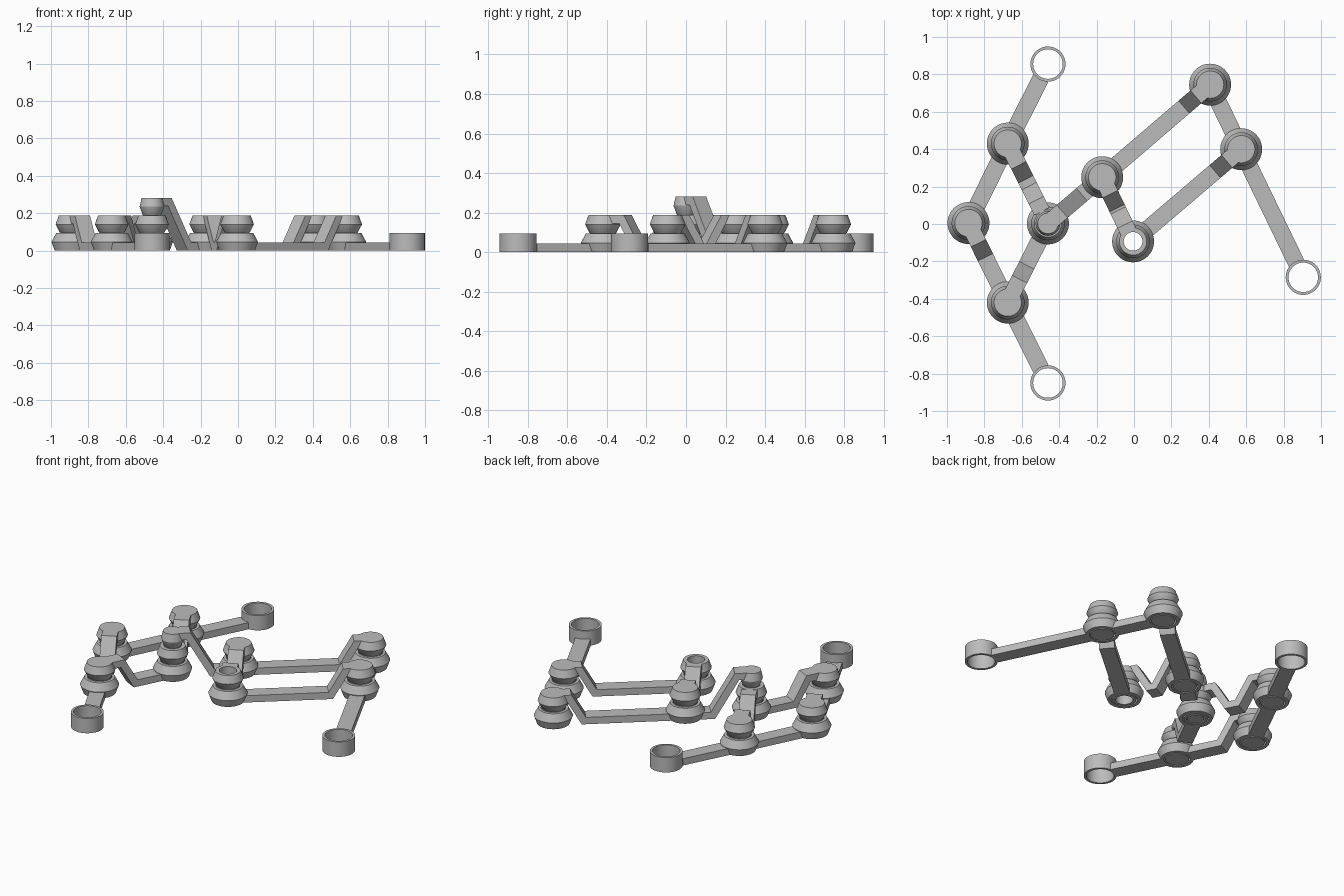
import bpy, bmesh, math
from mathutils import Vector

if "Cube" in bpy.data.objects:
    bpy.data.objects.remove(bpy.data.objects["Cube"])

H = 0.094      # height of one joint level
T = 0.043      # link thickness
W = 0.09       # link width
SLOPE = math.tan(math.radians(60))
MITRE = T * math.tan(math.radians(30))

grey = bpy.data.materials.new("plain grey")
grey.diffuse_color = (0.5, 0.5, 0.5, 1)
grey.use_nodes = True
grey.node_tree.nodes["Principled BSDF"].inputs["Base Color"].default_value = grey.diffuse_color

# pivot positions
P = {"upper_end": (-0.46, 0.855), "upper": (-0.675, 0.43), "left": (-0.885, 0.005),
     "lower": (-0.675, -0.42), "lower_end": (-0.46, -0.85), "middle": (-0.46, 0.003),
     "inner": (-0.17, 0.25), "anchor": (-0.005, -0.093), "top": (0.407, 0.745),
     "right": (0.573, 0.40), "right_end": (0.905, -0.285)}


def finish(name, bm):
    bmesh.ops.remove_doubles(bm, verts=bm.verts, dist=1e-5)
    bmesh.ops.recalc_face_normals(bm, faces=bm.faces)
    me = bpy.data.meshes.new(name)
    bm.to_mesh(me)
    bm.free()
    me.materials.append(grey)
    ob = bpy.data.objects.new(name, me)
    bpy.context.collection.objects.link(ob)
    bpy.ops.object.select_all(action='DESELECT')
    ob.select_set(True)
    bpy.context.view_layer.objects.active = ob
    bpy.ops.object.shade_smooth_by_angle(angle=math.radians(25))


def lathe(name, at, profile, closed):
    """Spin a (radius, height) profile around the pivot axis."""
    bm = bmesh.new()
    vs = [bm.verts.new((r + at[0], at[1], z)) for r, z in profile]
    edges = [bm.edges.new(p) for p in zip(vs, vs[1:])]
    if closed:
        edges.append(bm.edges.new((vs[-1], vs[0])))
    bmesh.ops.spin(bm, geom=vs + edges, cent=(at[0], at[1], 0), axis=(0, 0, 1),
                   angle=math.tau, steps=48)
    finish(name, bm)


def link(name, a, b, la=0, lb=0, ra=0.1, rb=0.1, ga=0.085, gb=0.085):
    """Flat bar from a to b; an end on a raised level steps up by a slanted ramp."""
    a, b = Vector((*P[a], 0)), Vector((*P[b], 0))
    length = (b - a).length
    d = (b - a).normalized()
    side = Vector((-d.y, d.x, 0)) * W / 2

    def end(level, ramp, gap):
        if not level:
            return [(gap, T)], [(gap, 0)]
        z = (level + 1) * H
        run = (z - T) / SLOPE
        return ([(gap, z), (ramp, z), (ramp + run, T)],
                [(gap, z - T), (ramp - MITRE, z - T), (ramp + run - MITRE, 0)])

    ta, ba = end(la, ra, ga)
    tb, bb = end(lb, rb, gb)
    flip = lambda pts: [(length - s, z) for s, z in reversed(pts)]
    top, bot = ta + flip(tb), ba + flip(bb)
    bm = bmesh.new()
    rows = []
    for (s, z), (s2, z2) in zip(top, bot):
        p, q = a + d * s + Vector((0, 0, z)), a + d * s2 + Vector((0, 0, z2))
        rows.append([bm.verts.new(v) for v in (p + side, p - side, q - side, q + side)])
    for r, n in zip(rows, rows[1:]):
        for i in range(4):
            j = (i + 1) % 4
            bm.faces.new((r[i], r[j], n[j], n[i]))
    bm.faces.new(rows[0])
    bm.faces.new(rows[-1])
    finish(name, bm)


# open end rings
for n in ("upper_end", "lower_end", "right_end"):
    lathe(n + "_ring", P[n], [(0.094, 0), (0.094, H), (0.079, H), (0.079, 0)], True)

# pivots: bulged socket with a captive bulged pin
socket = [(0.095, 0), (0.112, H / 2), (0.087, H), (0.07, H), (0.09, H / 2), (0.075, 0)]
pin = [(0.068, 0), (0.084, H / 2), (0.063, H), (0.068, H + 0.004), (0.09, 1.5 * H), (0.073, 2 * H)]
for n in ("upper", "left", "lower", "inner", "top", "right", "middle", "anchor"):
    lathe(n + "_socket", P[n], socket, True)
    if n == "anchor":      # hollow pin with a straight bore
        lathe(n + "_pin", P[n], pin + [(0.05, 2 * H), (0.05, 0)], True)
    elif n == "middle":    # pin that is itself a socket for a smaller pin
        cup = [(0.05, 2 * H), (0.068, 1.5 * H), (0.053, H), (0.053, 0)]
        lathe(n + "_pin", P[n], pin + cup, True)
        small = [(0, 0), (0.047, 0), (0.047, H), (0.062, 1.5 * H), (0.046, 2 * H),
                 (0.05, 2 * H + 0.004), (0.066, 2.5 * H), (0.055, 3 * H), (0, 3 * H)]
        lathe("middle_top_pin", P[n], small, False)
    else:
        lathe(n + "_pin", P[n], [(0, 0)] + pin + [(0, 2 * H)], False)

# bars
link("upper_arm_outer", "upper_end", "upper")
link("upper_arm_inner", "upper", "left")
link("lower_arm_outer", "lower_end", "lower")
link("lower_arm_inner", "left", "lower", la=1, ra=0.12, ga=0.03)
link("upper_cross_bar", "upper", "middle", la=1, lb=1, ra=0.13, rb=0.14, ga=0.03, gb=0.072)
link("lower_cross_bar", "lower", "middle", la=1, ra=0.14, ga=0.03)
link("long_arm_inner", "middle", "inner", la=2, ra=0.1, ga=0.02)
link("long_arm_outer", "top", "inner", la=1, ga=0.03)
link("anchor_bar", "inner", "anchor", la=1, lb=1, ra=0.1, rb=0.1, ga=0.03, gb=0.06)
link("base_bar", "right", "anchor", la=1, ga=0.03)
link("right_arm_inner", "top", "right")
link("right_arm_outer", "right", "right_end")
